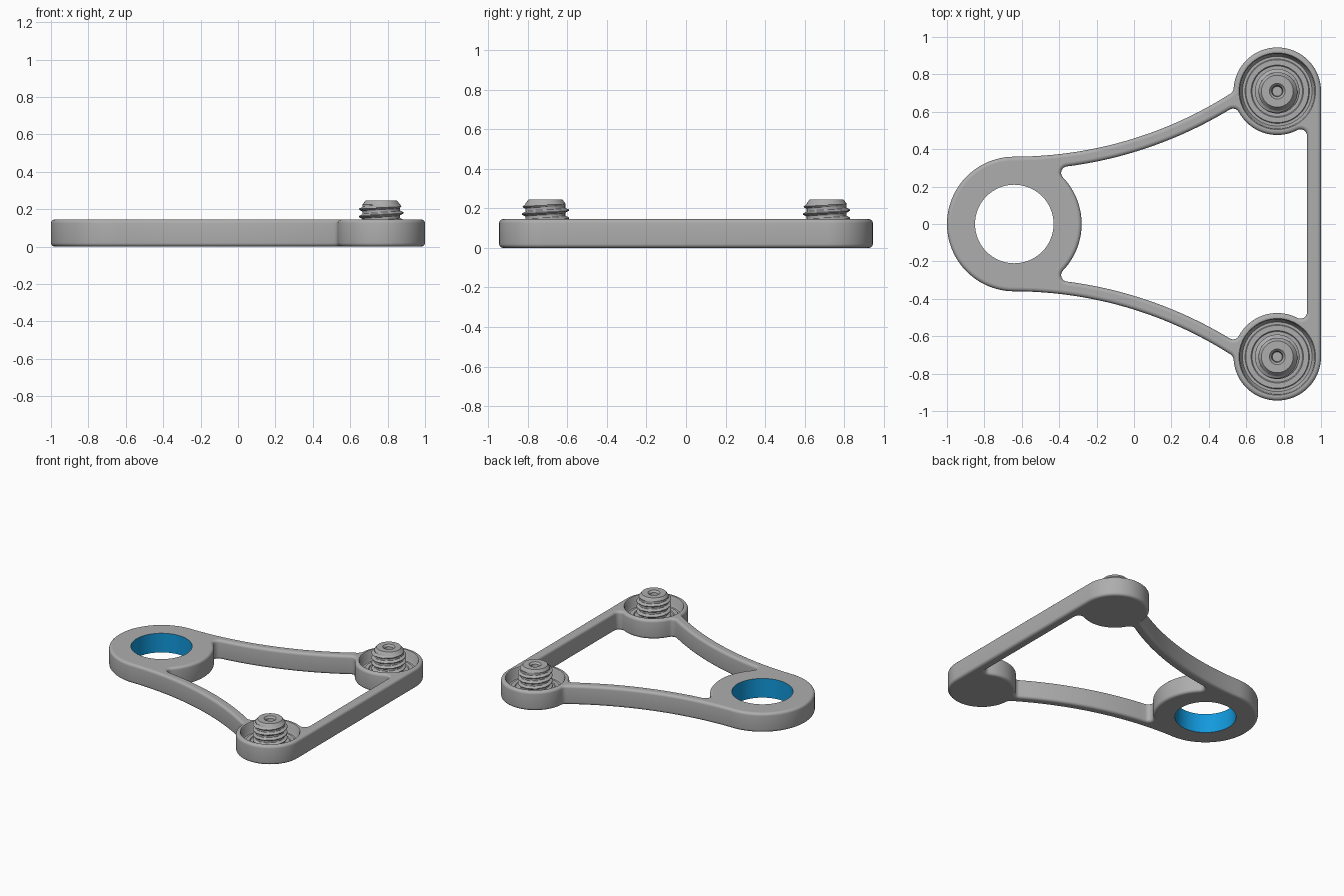
import bpy, bmesh, math
from mathutils import Vector as V

if "Cube" in bpy.data.objects:
    bpy.data.objects.remove(bpy.data.objects["Cube"])

HEIGHT, ROUND = 0.145, 0.02
RING = V((-0.64, 0.0))      # centre of the big ring
BOSS = V((0.766, 0.71))     # centre of one boss
ARM = V((-0.64, 2.51))      # centre of the curved arm's arcs


def material(name, rgb):
    m = bpy.data.materials.new(name)
    m.diffuse_color = (*rgb, 1)
    m.use_nodes = True
    m.node_tree.nodes["Principled BSDF"].inputs["Base Color"].default_value = m.diffuse_color
    return m


GREY = material("grey", (0.42, 0.42, 0.42))
BLUE = material("blue", (0.006, 0.32, 0.72))


# ---- 2D outline helpers ----
def arc(c, p, q, n):
    """Short arc around c from p up to, but not including, q."""
    a, b = p - c, q - c
    a0, r = math.atan2(a.y, a.x), a.length
    d = (math.atan2(b.y, b.x) - a0 + math.pi) % (2 * math.pi) - math.pi
    return [c + V((math.cos(a0 + d * i / n), math.sin(a0 + d * i / n))) * r for i in range(n)]


def meet(c0, r0, c1, r1, hint):
    """Crossing point of two circles that is nearest to hint."""
    d = c1 - c0
    L = d.length
    a = (r0 * r0 - r1 * r1 + L * L) / (2 * L)
    h = math.sqrt(max(r0 * r0 - a * a, 0))
    u = d / L
    n = V((-u.y, u.x))
    return min((c0 + u * a + n * h, c0 + u * a - n * h), key=lambda p: (p - V(hint)).length)


def touch(c, r, f):
    return c + (f - c).normalized() * r


def mirrored(half):
    return half + [V((p.x, -p.y)) for p in reversed(half[1:-1])]


def circle(c, r, n=64):
    return [c + V((math.cos(2 * math.pi * i / n), math.sin(2 * math.pi * i / n))) * r for i in range(n)]


def outer_outline(o):
    rb, ra, rg, f = 0.234 - o, 2.15 + o, 0.36 - o, 0.04 + o
    F = meet(ARM, ra - f, BOSS, rb + f, (0.45, 0.75))
    side, top = BOSS + V((rb, 0)), BOSS + V((0, rb))
    tb, ta = touch(BOSS, rb, F), touch(ARM, ra, F)
    ring_top, ring_end = RING + V((0, rg)), RING + V((-rg, 0))
    return mirrored([V((side.x, 0))] + arc(BOSS, side, top, 16) + arc(BOSS, top, tb, 16)
                    + arc(F, tb, ta, 6) + arc(ARM, ta, ring_top, 24)
                    + arc(RING, ring_top, ring_end, 24) + [ring_end])


def pocket_outline(o):
    rb, ra, rg, f, x = 0.234 - o, 2.22 - o, 0.36 - o, 0.035 + o, 0.925 + o
    F1 = meet(RING, rg + f, ARM, ra + f, (-0.36, 0.26))
    F2 = meet(ARM, ra + f, BOSS, rb + f, (0.52, 0.57))
    fx = x - f
    F3 = V((fx, BOSS.y - math.sqrt((rb + f) ** 2 - (fx - BOSS.x) ** 2)))
    bar = V((x, F3.y))
    return mirrored(arc(RING, RING + V((rg, 0)), touch(RING, rg, F1), 14)
                    + arc(F1, touch(RING, rg, F1), touch(ARM, ra, F1), 8)
                    + arc(ARM, touch(ARM, ra, F1), touch(ARM, ra, F2), 24)
                    + arc(F2, touch(ARM, ra, F2), touch(BOSS, rb, F2), 8)
                    + arc(BOSS, touch(BOSS, rb, F2), touch(BOSS, rb, F3), 16)
                    + arc(F3, touch(BOSS, rb, F3), bar, 8) + [bar, V((x, 0))])


# ---- mesh helpers ----
def add_loop(bm, pts, z):
    return [bm.verts.new((p.x, p.y, z)) for p in pts]


def bridge(bm, loops, mat=0):
    for a, b in zip(loops, loops[1:]):
        for i in range(len(a)):
            j = (i + 1) % len(a)
            f = bm.faces.new((a[i], a[j], b[j], b[i]))
            f.smooth, f.material_index = True, mat


def finish(bm, name, mats):
    bmesh.ops.recalc_face_normals(bm, faces=bm.faces)
    for e in bm.edges:
        if len(e.link_faces) == 2 and e.calc_face_angle(0) > math.radians(35):
            e.smooth = False
    me = bpy.data.meshes.new(name)
    bm.to_mesh(me)
    bm.free()
    for m in mats:
        me.materials.append(m)
    ob = bpy.data.objects.new(name, me)
    bpy.context.collection.objects.link(ob)
    return ob


# ---- frame: rounded outer wall, rounded pocket, blue bore, recessed bosses ----
bm = bmesh.new()
steps = [i * math.pi / 10 for i in range(6)]
section = [(ROUND * (1 - math.sin(t)), ROUND * (1 - math.cos(t))) for t in steps]
section += [(o, HEIGHT - z) for o, z in reversed(section)]
walls = []
for outline in (outer_outline, pocket_outline):
    loops = [add_loop(bm, outline(o), z) for o, z in section]
    bridge(bm, loops)
    walls.append(loops)
bore = [add_loop(bm, circle(RING, 0.21), z) for z in (0, HEIGHT)]
bridge(bm, bore, 1)
walls.append(bore)

# recess in each boss, with a shallow raised washer on its floor
RECESS = [(0.205, HEIGHT), (0.2, 0.138), (0.195, 0.082), (0.186, 0.07), (0.172, 0.07),
          (0.168, 0.075), (0.14, 0.075), (0.135, 0.07), (0.09, 0.07)]
recess_rims = []
for s in (1, -1):
    c = V((BOSS.x, BOSS.y * s))
    loops = [add_loop(bm, circle(c, r), z) for r, z in RECESS]
    bridge(bm, loops)
    bm.faces.new(loops[-1])
    recess_rims.append(loops[0])


def cap(loops):
    edges = [bm.edges.get((l[i - 1], l[i])) for l in loops for i in range(len(l))]
    bmesh.ops.triangle_fill(bm, edges=edges, use_beauty=True, normal=(0, 0, 1))


cap([w[0] for w in walls])
cap([w[-1] for w in walls] + recess_rims)
finish(bm, "frame", [GREY, BLUE])


# ---- threaded studs with a dimpled top ----
def stud(name, c):
    bm = bmesh.new()
    n, rows, z0, z1, pitch = 64, 48, 0.06, 0.225, 0.04
    loops = []
    for k in range(rows + 1):
        z = z0 + (z1 - z0) * k / rows
        fade = min(1, (z1 - z) / 0.02)
        loop = []
        for i in range(n):
            t = i / n
            d = abs((z / pitch - t) % 1 - 0.5)
            r = 0.1 + 0.019 * fade * max(0, min(1, 1.3 * (1 - d / 0.3)))
            a = 2 * math.pi * t
            loop.append(bm.verts.new((c.x + r * math.cos(a), c.y + r * math.sin(a), z)))
        loops.append(loop)
    for r, z in ((0.085, 0.245), (0.042, 0.245), (0.03, 0.232), (0.026, 0.2)):
        loops.append(add_loop(bm, circle(c, r, n), z))
    bridge(bm, loops)
    bm.faces.new(loops[0])
    bm.faces.new(loops[-1])
    finish(bm, name, [GREY])


stud("back_stud", BOSS)
stud("front_stud", V((BOSS.x, -BOSS.y)))
